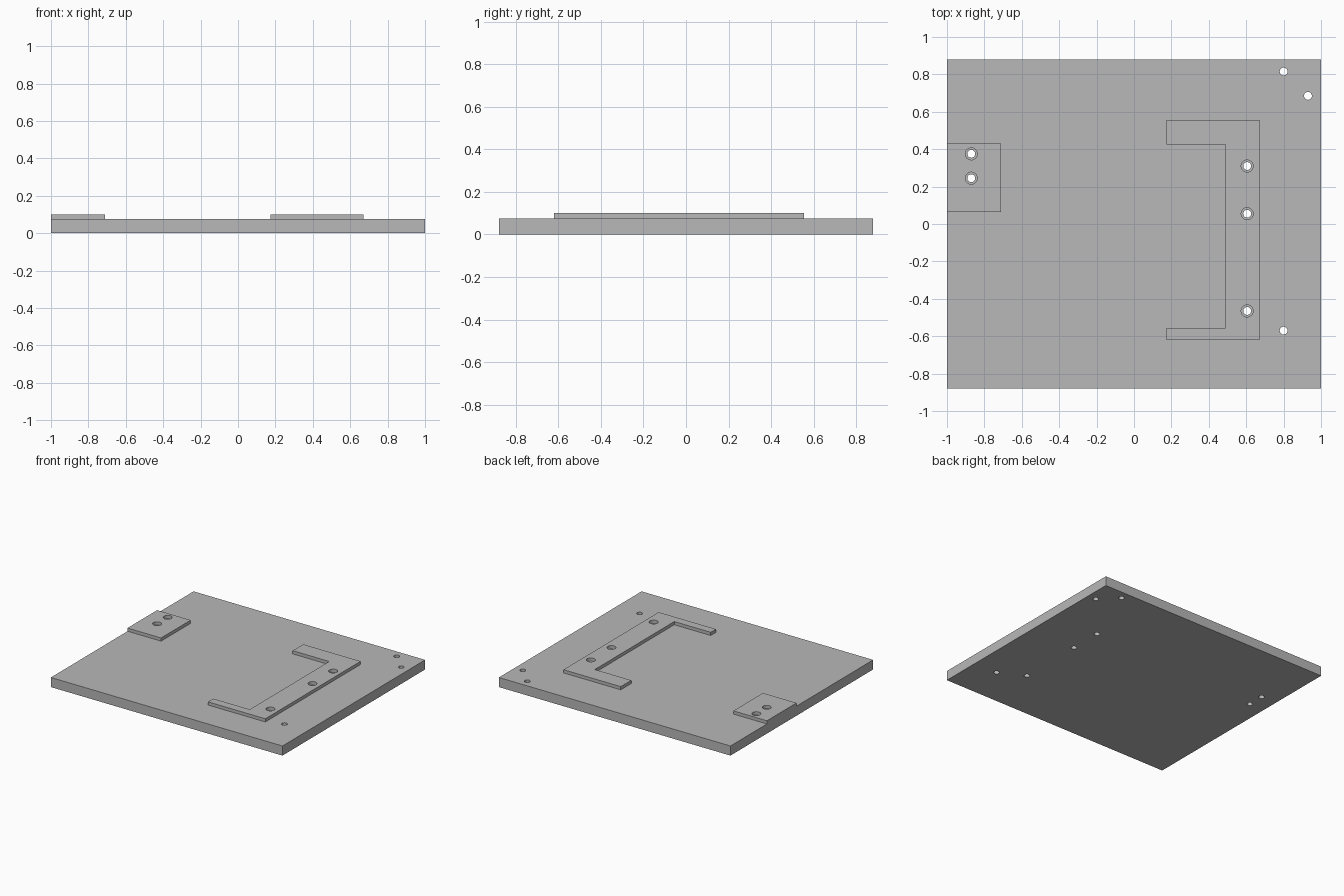
import bpy, bmesh
from math import cos, sin, pi

cube = bpy.data.objects.get("Cube")
if cube:
    bpy.data.objects.remove(cube, do_unlink=True)

GREY = (0.48, 0.48, 0.48, 1)
grey = bpy.data.materials.new("plain grey")
grey.use_nodes = True
grey.diffuse_color = GREY
grey.node_tree.nodes["Principled BSDF"].inputs["Base Color"].default_value = GREY


def circle(centre, radius, sides=32):
    return [(centre[0] + radius * cos(2 * pi * i / sides),
             centre[1] + radius * sin(2 * pi * i / sides)) for i in range(sides)]


def rectangle(x0, x1, y0, y1):
    return [(x0, y0), (x1, y0), (x1, y1), (x0, y1)]


def slab(name, outline, holes, radius, z0, z1):
    """Extrude a flat outline with round through-holes from z0 to z1."""
    curve = bpy.data.curves.new(name, 'CURVE')
    curve.dimensions = '2D'
    curve.fill_mode = 'BOTH'
    curve.extrude = (z1 - z0) / 2
    for loop in [outline] + [circle(h, radius) for h in holes]:
        spline = curve.splines.new('POLY')
        spline.points.add(len(loop) - 1)
        for point, (x, y) in zip(spline.points, loop):
            point.co = (x, y, 0, 1)
        spline.use_cyclic_u = True
    obj = bpy.data.objects.new(name, curve)
    bpy.context.collection.objects.link(obj)
    bpy.ops.object.select_all(action='DESELECT')
    obj.select_set(True)
    bpy.context.view_layer.objects.active = obj
    bpy.ops.object.convert(target='MESH')
    obj = bpy.context.view_layer.objects.active

    # Weld the caps to the walls and place the slab at its height
    bm = bmesh.new()
    bm.from_mesh(obj.data)
    bmesh.ops.remove_doubles(bm, verts=bm.verts, dist=0.0001)
    bmesh.ops.recalc_face_normals(bm, faces=bm.faces)
    bmesh.ops.translate(bm, verts=bm.verts, vec=(0, 0, (z0 + z1) / 2))
    bm.to_mesh(obj.data)
    bm.free()
    obj.data.materials.clear()
    obj.data.materials.append(grey)
    bpy.ops.object.shade_smooth_by_angle()
    return obj


BASE_TOP, PAD_TOP = 0.075, 0.1
BOLT, CLEARANCE = 0.021, 0.032

corner_holes = [(0.8, 0.815), (0.93, 0.685), (0.8, -0.57)]
pad_holes = [(-0.87, 0.375), (-0.87, 0.245)]
bracket_holes = [(0.605, y) for y in (0.31, 0.055, -0.465)]

# Base plate with all the bolt holes
slab("base_plate", rectangle(-1, 1, -0.88, 0.88),
     corner_holes + pad_holes + bracket_holes, BOLT, 0, BASE_TOP)

# Small pad flush with the right edge
slab("edge_pad", rectangle(-1, -0.71, 0.065, 0.43),
     pad_holes, CLEARANCE, BASE_TOP, PAD_TOP)

# Square-cornered C bracket opening towards the pad
bracket = [(0.175, -0.62), (0.67, -0.62), (0.67, 0.555), (0.175, 0.555),
           (0.175, 0.425), (0.49, 0.425), (0.49, -0.555), (0.175, -0.555)]
slab("c_bracket", bracket, bracket_holes, CLEARANCE, BASE_TOP, PAD_TOP)
